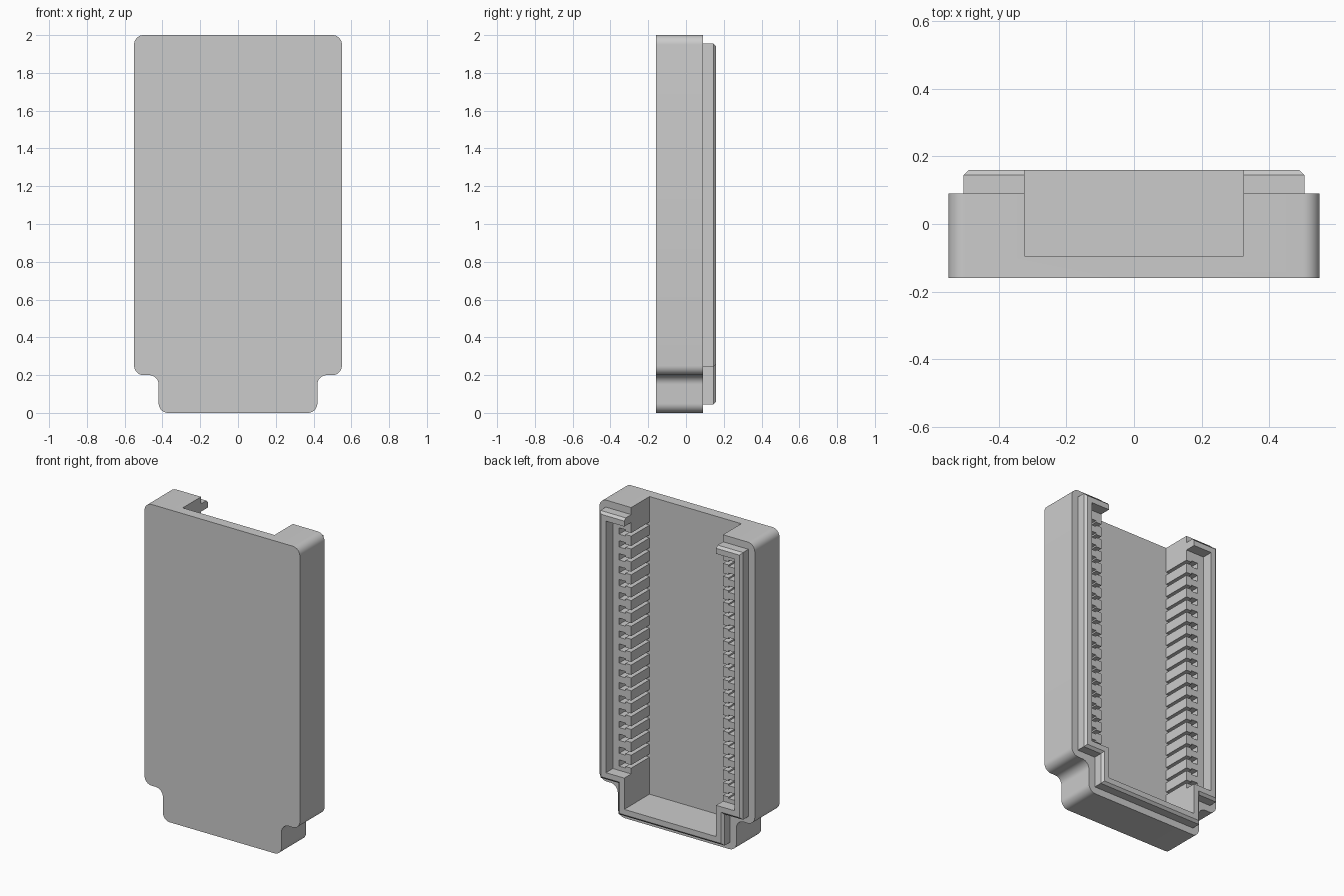
import bpy, bmesh
from math import cos, sin, pi
from mathutils import Vector

cube = bpy.data.objects.get("Cube")
if cube:
    bpy.data.objects.remove(cube, do_unlink=True)

FRONT, FLOOR, LEDGE, BACK = -0.16, -0.095, 0.09, 0.16
HALF, TAB, SHOULDER, TOP = 0.55, 0.42, 0.2, 2.0
OPENING = 0.325
PINS, PITCH, FIRST_PIN = 19, 0.0825, 0.342

grey = bpy.data.materials.new("light_grey")
grey.use_nodes = True
colour = (0.6, 0.6, 0.6, 1)
grey.diffuse_color = colour
grey.node_tree.nodes["Principled BSDF"].inputs["Base Color"].default_value = colour


def loft(name, layers):
    """Solid through matching x-z outlines, each placed at its own y."""
    bm = bmesh.new()
    rings = [[bm.verts.new((x, y, z)) for x, z in pts] for pts, y in layers]
    n = len(rings[0])
    bm.faces.new(rings[0])
    bm.faces.new(rings[-1])
    for a, b in zip(rings, rings[1:]):
        for i in range(n):
            j = (i + 1) % n
            bm.faces.new((a[i], a[j], b[j], b[i]))
    bmesh.ops.recalc_face_normals(bm, faces=bm.faces)
    mesh = bpy.data.meshes.new(name)
    bm.to_mesh(mesh)
    bm.free()
    mesh.materials.append(grey)
    obj = bpy.data.objects.new(name, mesh)
    bpy.context.collection.objects.link(obj)
    return obj


def mirrored(half):
    """Complete a right-hand path with its reflection."""
    return half + [(-x, z) for x, z in reversed(half)]


def rounded(points, radius, steps=8):
    """Round every corner of a closed right-angled outline."""
    out = []
    for i, p in enumerate(points):
        p = Vector(p)
        to_prev = (Vector(points[i - 1]) - p).normalized() * radius
        to_next = (Vector(points[(i + 1) % len(points)]) - p).normalized() * radius
        centre = p + to_prev + to_next
        for k in range(steps + 1):
            a = pi / 2 * k / steps
            out.append(tuple(centre - to_next * cos(a) - to_prev * sin(a)))
    return out


def outline(inset):
    """Right half of the case outline, from the bottom to the top."""
    return [(TAB - inset, inset), (TAB - inset, SHOULDER + inset),
            (HALF - inset, SHOULDER + inset), (HALF - inset, TOP - inset)]


def select_only(obj):
    bpy.ops.object.select_all(action="DESELECT")
    obj.select_set(True)
    bpy.context.view_layer.objects.active = obj


# Case: rounded slab with a stepped lower tab
shell = rounded(mirrored(outline(0)), 0.05)
case = loft("case", [(shell, FRONT), (shell, LEDGE)])

# Cavity: open at the top, with a keyhole slot for each pin along both sides
slot, pocket = 0.01, 0.02
neck_x, end_x = 0.365, 0.41
side = [(OPENING, 0.095)]
for i in range(PINS):
    z = FIRST_PIN + i * PITCH
    lower = [(OPENING, z - slot), (neck_x, z - slot),
             (neck_x, z - pocket), (end_x, z - pocket)]
    side += lower + [(x, 2 * z - h) for x, h in reversed(lower)]
side.append((OPENING, TOP + 0.1))
cavity = mirrored(side)
cutter = loft("cavity_cutter", [(cavity, FLOOR), (cavity, BACK + 0.1)])
cutter.hide_render = True
cut = case.modifiers.new("cavity", "BOOLEAN")
cut.operation = "DIFFERENCE"
cut.solver = "EXACT"
cut.object = cutter
select_only(case)
bpy.ops.object.modifier_apply(modifier=cut.name)
bpy.data.objects.remove(cutter, do_unlink=True)
select_only(case)
bpy.ops.object.shade_smooth_by_angle()


# Raised lip: follows the outline, chamfered outside, open at the top
def lip_ring(inset):
    outer = outline(inset) + [(OPENING, TOP - inset)]
    inner = outline(0.095) + [(OPENING, TOP - 0.095)]
    outer_left = [(-x, z) for x, z in reversed(outer)]
    inner_left = [(-x, z) for x, z in inner]
    return outer_left + outer + inner[::-1] + inner_left


loft("raised_lip", [(lip_ring(0.045), LEDGE), (lip_ring(0.045), BACK - 0.015),
                    (lip_ring(0.06), BACK)])
